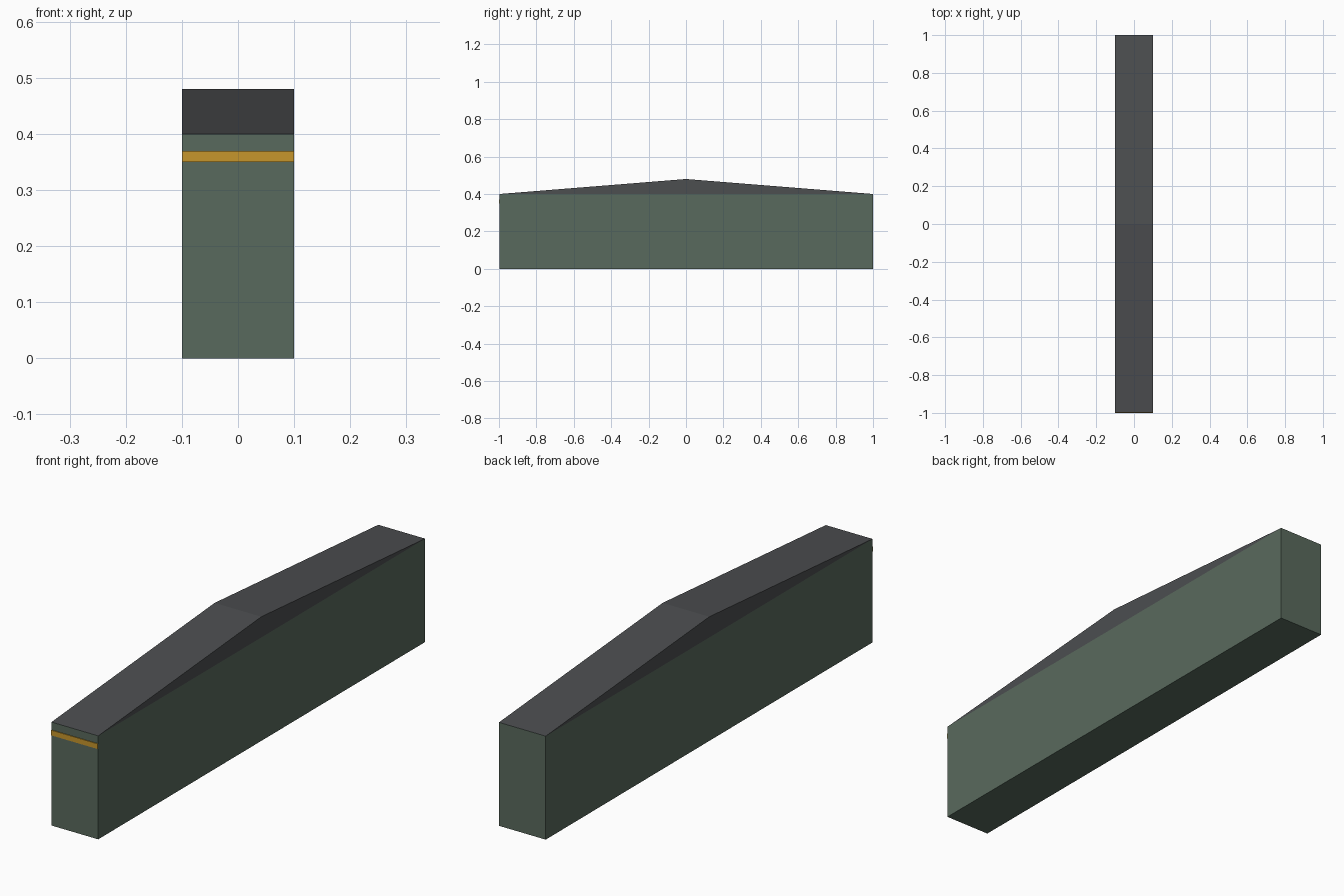
import bpy
import bmesh

if "Cube" in bpy.data.objects:
    bpy.data.objects.remove(bpy.data.objects["Cube"])


def srgb(r, g, b):
    def lin(c):
        c /= 255
        return c / 12.92 if c <= 0.04045 else ((c + 0.055) / 1.055) ** 2.4
    return (lin(r), lin(g), lin(b), 1.0)


def material(name, rgb):
    mat = bpy.data.materials.new(name)
    mat.diffuse_color = srgb(*rgb)
    mat.use_nodes = True
    mat.node_tree.nodes["Principled BSDF"].inputs["Base Color"].default_value = mat.diffuse_color
    return mat


def extrude_profile(name, profile, half_width, mat):
    """Closed solid from a (y, z) profile, extruded across x."""
    bm = bmesh.new()
    face = bm.faces.new([bm.verts.new((-half_width, y, z)) for y, z in profile])
    side = bmesh.ops.extrude_face_region(bm, geom=[face])["geom"]
    verts = [v for v in side if isinstance(v, bmesh.types.BMVert)]
    bmesh.ops.translate(bm, verts=verts, vec=(2 * half_width, 0, 0))
    bmesh.ops.recalc_face_normals(bm, faces=bm.faces)
    mesh = bpy.data.meshes.new(name)
    bm.to_mesh(mesh)
    bm.free()
    mesh.materials.append(mat)
    obj = bpy.data.objects.new(name, mesh)
    bpy.context.collection.objects.link(obj)
    return obj


green = material("grey_green", (89, 106, 93))
grey = material("dark_grey", (76, 78, 80))
amber = material("amber", (198, 150, 44))

FRONT, BACK, HALF = -0.997, 1.0, 0.1
EAVES, RIDGE = 0.40, 0.48

# Long wall block
extrude_profile("body", [(FRONT, 0), (BACK, 0), (BACK, EAVES), (FRONT, EAVES)], HALF, green)

# Shallow gabled roof
extrude_profile("roof", [(FRONT, EAVES), (BACK, EAVES), (0, RIDGE)], HALF, grey)

# Thin stripe plate across the front end
extrude_profile("front_stripe", [(-1, 0.35), (FRONT, 0.35), (FRONT, 0.37), (-1, 0.37)], HALF, amber)
